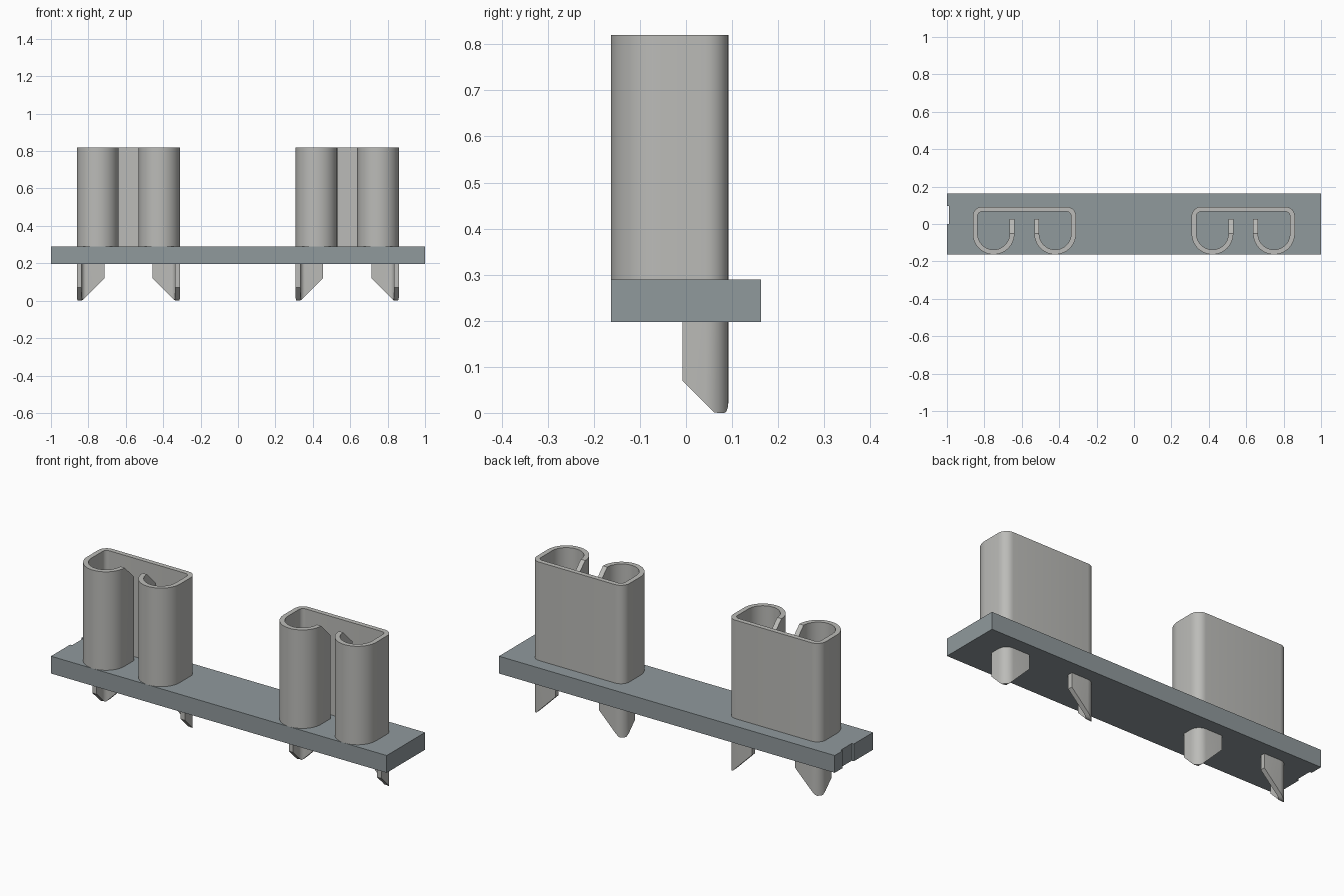
import bpy, bmesh, math
from mathutils import Vector

cube = bpy.data.objects.get("Cube")
if cube:
    bpy.data.objects.remove(cube, do_unlink=True)


def material(name, rgb):
    m = bpy.data.materials.new(name)
    m.use_nodes = True
    m.diffuse_color = (*rgb, 1)
    m.node_tree.nodes["Principled BSDF"].inputs["Base Color"].default_value = (*rgb, 1)
    return m


METAL = material("light metal grey", (0.50, 0.50, 0.48))
PLATE = material("blue grey", (0.28, 0.32, 0.335))

HALF, BACK, FRONT, THICK = 0.276, 0.092, -0.163, 0.026   # clip size
GAP = 0.053                                              # half gap between lips
R_CORNER, R_LOBE = 0.05, (HALF - GAP) / 2
LOBE = (HALF - R_LOBE, FRONT + R_LOBE)                   # lobe centre
LIP_END = 0.028
TOP, BOARD_LOW, BOARD_TOP = 0.82, 0.197, 0.29


def finish(bm, name, mat):
    bmesh.ops.recalc_face_normals(bm, faces=bm.faces)
    mesh = bpy.data.meshes.new(name)
    bm.to_mesh(mesh)
    bm.free()
    mesh.materials.append(mat)
    obj = bpy.data.objects.new(name, mesh)
    bpy.context.scene.collection.objects.link(obj)
    return obj


def arc(cx, cy, r, a0, a1, n):
    """Outer edge points with their outward normals."""
    out = []
    for i in range(n + 1):
        a = math.radians(a0 + (a1 - a0) * i / n)
        d = Vector((math.cos(a), math.sin(a)))
        out.append((Vector((cx, cy)) + d * r, d))
    return out


def strip(name, outline, low, high, cap_start):
    """Bent sheet metal: outline thickened inwards, with heights given by rules."""
    bm = bmesh.new()
    rings = []
    for p, n in outline:
        q = p - n * THICK
        rings.append([bm.verts.new((v.x, v.y, f(v.x, v.y)))
                      for v, f in ((p, low), (q, low), (q, high), (p, high))])
    for a, b in zip(rings, rings[1:]):
        for k in range(4):
            j = (k + 1) % 4
            bm.faces.new((a[k], a[j], b[j], b[k]))
    bm.faces.new(rings[-1])
    if cap_start:
        bm.faces.new(rings[0])
    return finish(bm, name, METAL)


corner = arc(HALF - R_CORNER, BACK - R_CORNER, R_CORNER, 90, 0, 8)
lobe = arc(*LOBE, R_LOBE, 0, -180, 28)
up, inward = Vector((0, 1)), Vector((-1, 0))


def lip_top(x, y):
    # the lip end slopes down at 45 degrees from the end of the lobe
    on_lip = x < GAP + THICK + 0.001 and y < LIP_END + 0.001
    return TOP - max(0, y - LOBE[1]) if on_lip else TOP


def leg_bottom(x, y):
    # two 45 degree cuts form the pointed tip
    return max(0, HALF - x - 0.027, 0.062 - y)


half_clip = [(Vector((0, BACK)), up)] + corner + lobe + [(Vector((GAP, LIP_END)), inward)]
half_leg = ([(Vector((HALF - 0.147, BACK)), up)] + corner
            + [(Vector((HALF, -0.008)), Vector((1, 0)))])

# Clips and legs, each mirrored about the clip centre
parts = []
for side, cx in (("right", -0.586), ("left", 0.584)):
    clip = strip(side + "_clip", half_clip, lambda x, y: BOARD_TOP - 0.01, lip_top, False)
    legs = strip(side + "_legs", half_leg, leg_bottom, lambda x, y: BOARD_LOW + 0.01, True)
    for obj in (clip, legs):
        obj.location.x = cx
        mirror = obj.modifiers.new("Mirror", 'MIRROR')
        mirror.merge_threshold = 0.0005
        parts.append(obj)

bpy.ops.object.select_all(action='DESELECT')
for obj in parts:
    obj.select_set(True)
bpy.context.view_layer.objects.active = parts[0]
bpy.ops.object.shade_smooth_by_angle(angle=math.radians(30))

# Base board with a shallow notch in its right end
profile = [(-1, -0.163), (1, -0.163), (1, 0.163), (-1, 0.163),
           (-1, 0.095), (-0.988, 0.095), (-0.988, 0.0), (-1, 0.0)]
bm = bmesh.new()
face = bm.faces.new([bm.verts.new((x, y, BOARD_LOW)) for x, y in profile])
new = bmesh.ops.extrude_face_region(bm, geom=[face])["geom"]
bmesh.ops.translate(bm, vec=(0, 0, BOARD_TOP - BOARD_LOW),
                    verts=[v for v in new if isinstance(v, bmesh.types.BMVert)])
finish(bm, "base_board", PLATE)
